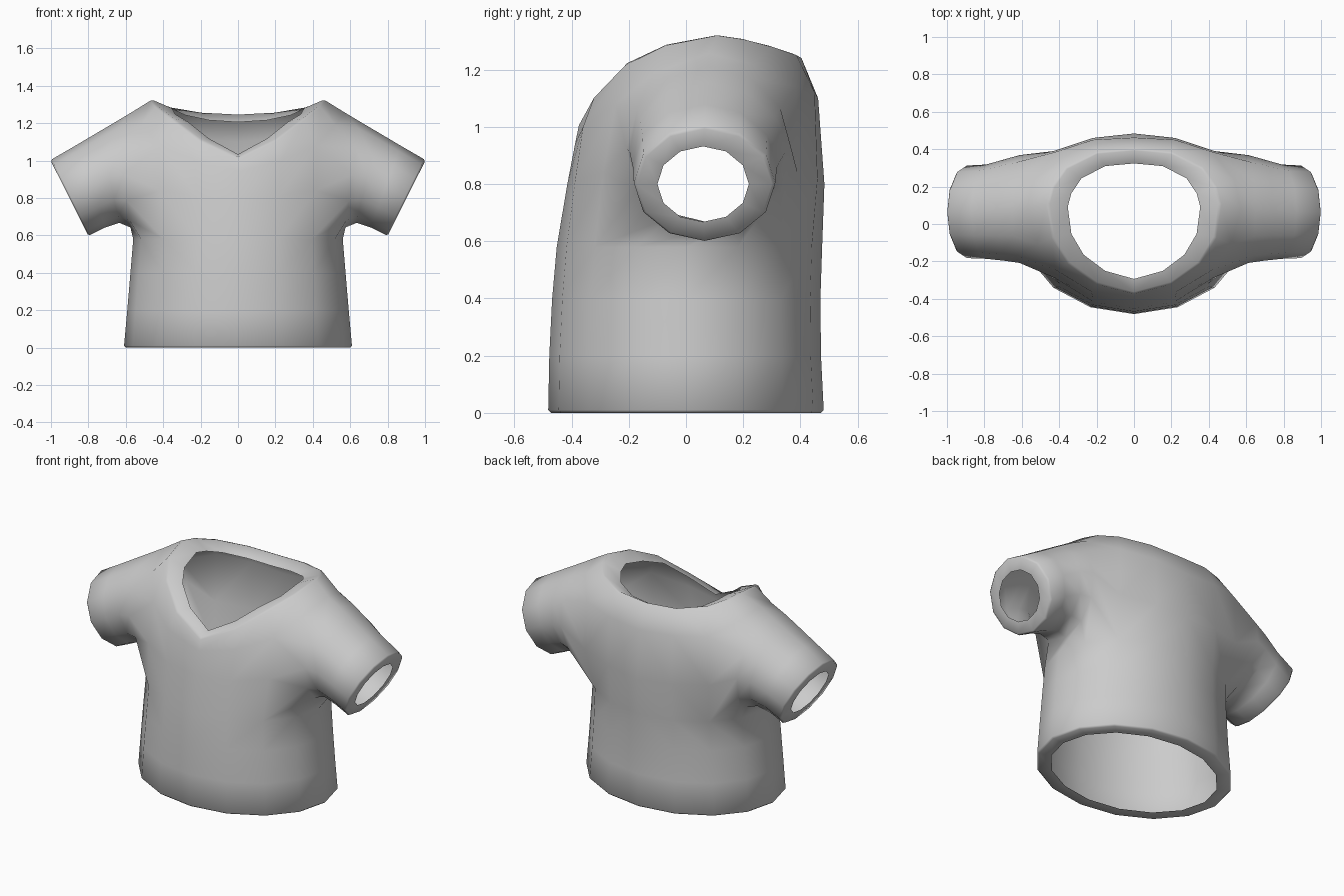
import bpy, bmesh
from math import sin, cos, pi, radians
from mathutils import Vector

if "Cube" in bpy.data.objects:
    bpy.data.objects.remove(bpy.data.objects["Cube"])

bm = bmesh.new()
weight = bm.edges.layers.float.new('bevel_weight_edge')


def torso_row(ax, front, back, z):
    """Right half of a 16-sided oval, running front -> side -> back."""
    row = []
    for i in range(9):
        a = i * pi / 8
        x = 0 if i in (0, 8) else ax * sin(a)
        row.append(Vector((x, -(front if i < 4 else back) * cos(a), z)))
    return row


def sleeve_ring(bottom, top, yc, ry):
    """12-sided ring; bottom and top are (x, z), starting 60 degrees in front of the bottom."""
    b, t = Vector((bottom[0], 0, bottom[1])), Vector((top[0], 0, top[1]))
    mid, u = (b + t) / 2, (t - b) / 2
    return [mid + Vector((0, yc + ry * sin(a), 0)) - u * cos(a)
            for a in ((k - 2) * pi / 6 for k in range(12))]


def add(points):
    return [bm.verts.new(p) if p is not None else None for p in points]


# Cloth control rows
neck_pts = [(0, -.372, 1.018), (.2, -.318, 1.112), (.35, -.21, 1.225), (.435, -.07, 1.292),
            (.46, .11, 1.325), (.435, .2, 1.312), (.365, .3, 1.287), (.2, .382, 1.26), (0, .4, 1.25)]
upper_pts = [(0, -.388, .94), (.23, -.36, 1.0), (.42, -.245, 1.08), (.52, -.11, 1.19),
             (.57, .08, 1.257), (.54, .23, 1.22), (.42, .385, 1.14), (.22, .45, 1.12), (0, .462, 1.1)]
chest_pts = [(0, -.415, .8), (.22, -.388, .81), (.42, -.29, .84), None, None, None,
             (.43, .39, .84), (.22, .46, .82), (0, .484, .8)]
rows = [add(r) for r in (
    torso_row(.61, .482, .482, 0), torso_row(.592, .478, .472, .2), torso_row(.575, .468, .47, .4),
    torso_row(.56, .452, .476, .58), chest_pts, upper_pts, neck_pts)]

arm, chest, upper = rows[3], rows[4], rows[5]
rings = [arm[2:7] + [chest[6]] + upper[6:1:-1] + [chest[2]]]
rings += [add(sleeve_ring(*r)) for r in (
    ((.575, .642), (.65, 1.209), .08, .288), ((.635, .667), (.74, 1.156), .075, .272),
    ((.71, .642), (.87, 1.079), .066, .252), ((.8, .597), (1.003, 1.002), .065, .247))]

# Torso faces, leaving the armhole open, then sleeve faces
for r in range(6):
    for c in range(8):
        if r in (3, 4) and 2 <= c < 6:
            continue
        bm.faces.new((rows[r][c], rows[r][c + 1], rows[r + 1][c + 1], rows[r + 1][c]))
for a, b in zip(rings, rings[1:]):
    for k in range(12):
        j = (k + 1) % 12
        bm.faces.new((a[k], a[j], b[j], b[k]))


def rim(loop, points, closed=False, flip=False):
    """Flange turned inwards around an opening."""
    inner = add(points)
    n = len(loop)
    for k in range(n if closed else n - 1):
        j = (k + 1) % n
        f = (loop[k], loop[j], inner[j], inner[k])
        bm.faces.new(f if flip else f[::-1])
        bm.edges.get((loop[k], loop[j]))[weight] = 1.0


def neck_inner(p):
    drop = .015 - .06 * min(1, (p.y + .37) / .3)
    return Vector((p.x * .77, .02 + (p.y - .02) * .8, p.z + drop))


# Hem, collar and cuff rims
rim(rows[0], [Vector((v.co.x * .86, v.co.y * .83, 0)) for v in rows[0]])
rim(rows[-1], [neck_inner(v.co) for v in rows[-1]], flip=True)
rim(rings[-1], sleeve_ring((.835, .668), (.967, .932), .06, .16), closed=True, flip=True)
for f in bm.faces:
    f.smooth = True

mesh = bpy.data.meshes.new("shirt")
bm.to_mesh(mesh)
bm.free()
shirt = bpy.data.objects.new("shirt", mesh)
bpy.context.collection.objects.link(shirt)
bpy.context.view_layer.objects.active = shirt
shirt.select_set(True)

# Mirror the right half, then soften the rim edges
m = shirt.modifiers.new("mirror", 'MIRROR')
m.use_clip = True
b = shirt.modifiers.new("rim_bevel", 'BEVEL')
b.limit_method = 'WEIGHT'
b.width = 0.01
b.segments = 1
for name in ("mirror", "rim_bevel"):
    bpy.ops.object.modifier_apply(modifier=name)
bpy.ops.object.shade_smooth_by_angle(angle=radians(60))
